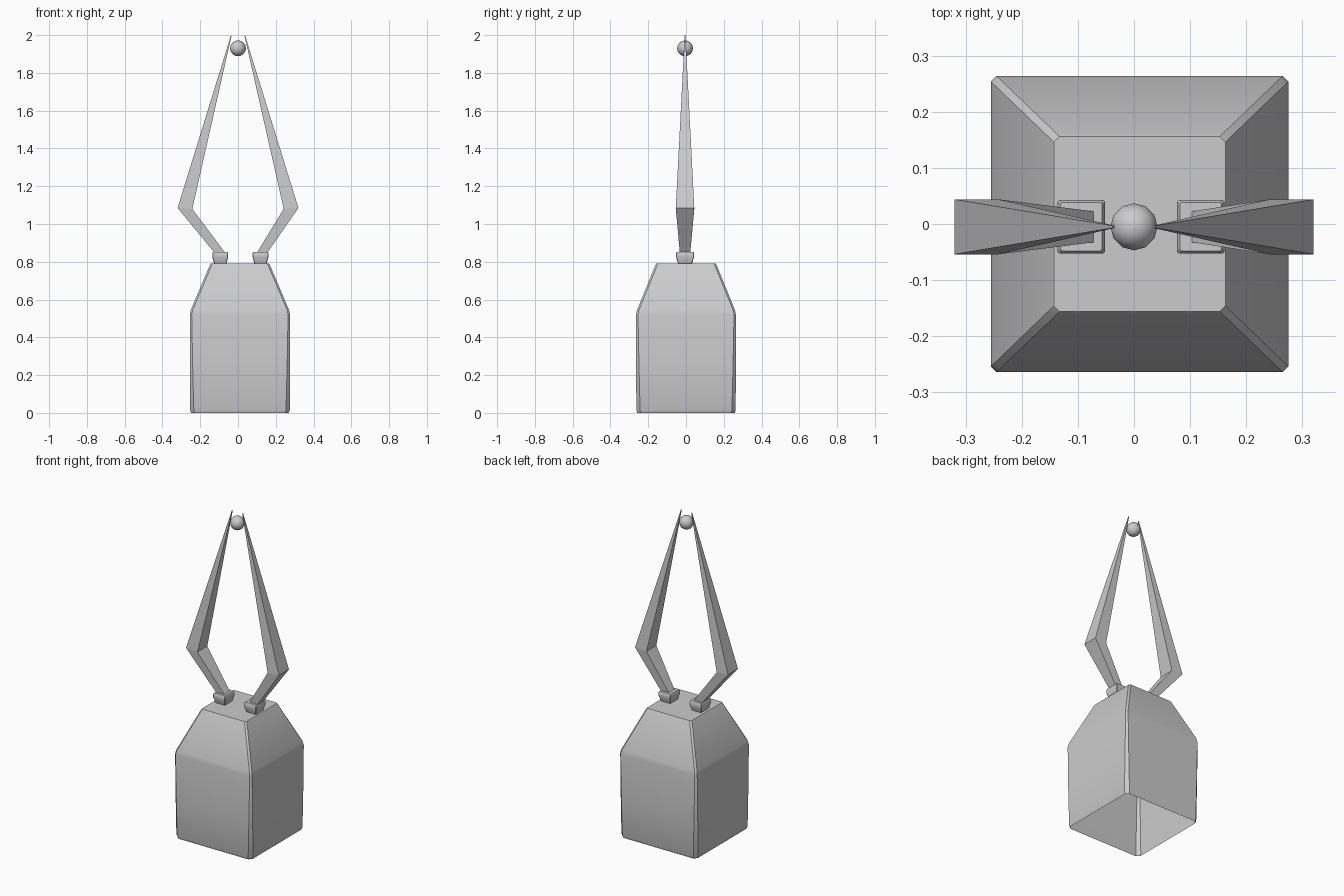
import bpy, bmesh, math

if "Cube" in bpy.data.objects:
    bpy.data.objects.remove(bpy.data.objects["Cube"])

CX, CY = 0.01, 0.0      # base centre
AY = -0.005             # centre plane of arms and ball


def loft(name, rings, cap_bottom=True, cap_top=True, smooth=None):
    """Skin a list of equal-length point rings into one object."""
    bm = bmesh.new()
    loops = [[bm.verts.new(p) for p in ring] for ring in rings]
    n = len(loops[0])
    for a, b in zip(loops, loops[1:]):
        for i in range(n):
            j = (i + 1) % n
            bm.faces.new((a[i], a[j], b[j], b[i]))
    if cap_bottom:
        bm.faces.new(loops[0][::-1])
    if cap_top:
        bm.faces.new(loops[-1])
    if cap_bottom and cap_top:
        bmesh.ops.recalc_face_normals(bm, faces=bm.faces)
    mesh = bpy.data.meshes.new(name)
    bm.to_mesh(mesh)
    bm.free()
    obj = bpy.data.objects.new(name, mesh)
    bpy.context.collection.objects.link(obj)
    if smooth:
        bpy.ops.object.select_all(action='DESELECT')
        obj.select_set(True)
        bpy.context.view_layer.objects.active = obj
        bpy.ops.object.shade_smooth_by_angle(angle=math.radians(smooth))
    return obj


def chamfered_ring(cx, cy, z, hx, hy, c):
    """Rectangle with cut corners, counter-clockwise."""
    pts = [(hx, -hy + c), (hx, hy - c), (hx - c, hy), (-hx + c, hy),
           (-hx, hy - c), (-hx, -hy + c), (-hx + c, -hy), (hx - c, -hy)]
    return [(cx + x, cy + y, z) for x, y in pts]


def rect_ring(inner, outer, half_y):
    """Arm section: inner and outer (x, z) edges, half_y wide."""
    (xi, zi), (xo, zo) = inner, outer
    return [(xi, AY - half_y, zi), (xo, AY - half_y, zo),
            (xo, AY + half_y, zo), (xi, AY + half_y, zi)]


# Base: hollow block, open underneath, with a tapered shoulder
base_profile = [(0.0, 0.258, 0.258, 0.018), (0.015, 0.264, 0.263, 0.02),
                (0.25, 0.265, 0.264, 0.015), (0.52, 0.265, 0.264, 0.01),
                (0.545, 0.26, 0.259, 0.01), (0.785, 0.158, 0.161, 0.01),
                (0.792, 0.153, 0.156, 0.01)]
loft("base", [chamfered_ring(CX, CY, *r) for r in base_profile],
     cap_bottom=False, smooth=30)

# Mounts: small flared blocks on the top of the base
mount_profile = [(0.788, 0.032, 0.036, 0.003), (0.803, 0.036, 0.041, 0.003),
                 (0.826, 0.042, 0.048, 0.003), (0.845, 0.042, 0.048, 0.003),
                 (0.853, 0.037, 0.043, 0.003)]
for side, x in (("left", -0.094), ("right", 0.119)):
    loft(side + "_mount",
         [chamfered_ring(x, AY, *r) for r in mount_profile], smooth=35)

# Arms: square bent prongs tapering to a point
for side, s, foot in (("left", -1, 0.068), ("right", 1, 0.1)):
    loft(side + "_arm", [
        rect_ring((s * foot, 0.848), (s * (foot + 0.05), 0.84), 0.027),
        rect_ring((s * 0.242, 1.08), (s * 0.32, 1.085), 0.049),
        rect_ring((s * 0.034, 1.998), (s * 0.037, 2.0), 0.002)])

# Ball held between the arm tips
bpy.ops.mesh.primitive_uv_sphere_add(segments=12, ring_count=8, radius=0.042,
                                     location=(0, AY, 1.93))
bpy.context.object.name = "ball"
bpy.ops.object.shade_smooth()
